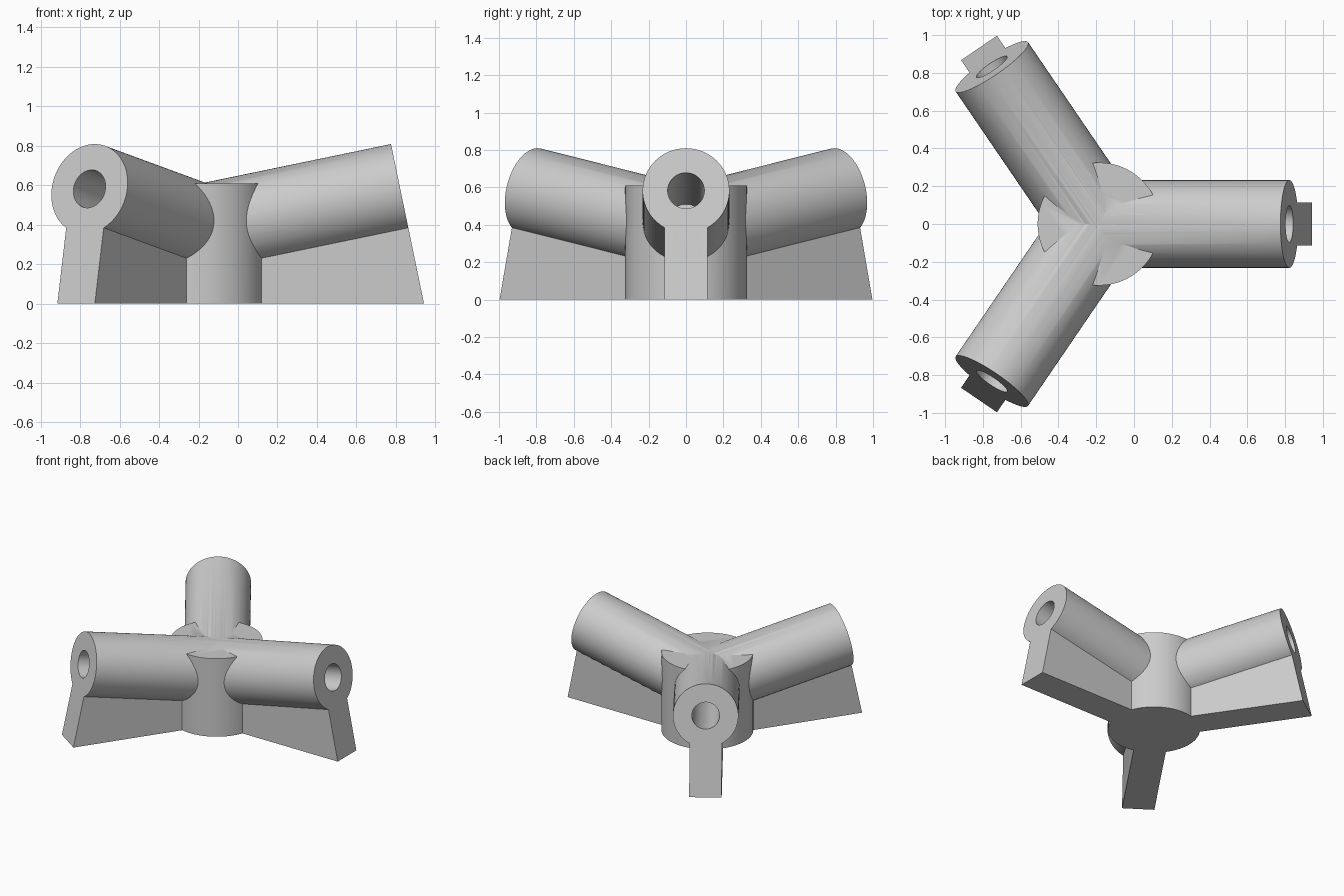
import bpy
from math import radians, sin, cos, tan
from mathutils import Matrix, Vector

if "Cube" in bpy.data.objects:
    bpy.data.objects.remove(bpy.data.objects["Cube"], do_unlink=True)

HUB_X, HUB_R, HUB_H = -0.185, 0.325, 0.61
ARM_R, BORE_R, BORE_DEPTH = 0.232, 0.098, 0.83
TILT = radians(11.7)
REACH = 1.128          # hub axis to the foot of the fin
END_Z = 0.582          # height of the arm axis at its outer end
FIN_HALF = 0.115
ANGLES = [0, 124.3, -124.3]

grey = bpy.data.materials.new("light_grey")
grey.use_nodes = True
grey.diffuse_color = (0.6, 0.6, 0.6, 1)
grey.node_tree.nodes["Principled BSDF"].inputs["Base Color"].default_value = (0.6, 0.6, 0.6, 1)

END = Vector((REACH - END_Z * tan(TILT), 0, END_Z))
AXIS = Vector((cos(TILT), 0, sin(TILT)))


def spin(angle):
    return Matrix.Translation((HUB_X, 0, 0)) @ Matrix.Rotation(radians(angle), 4, "Z")


def rod(name, radius, start, stop, angle, sides=96):
    """Cylinder along the tilted arm axis, measured from the outer end."""
    bpy.ops.mesh.primitive_cylinder_add(vertices=sides, radius=radius, depth=stop - start)
    ob = bpy.context.object
    ob.name = name
    mid = END + AXIS * (start + stop) / 2
    ob.matrix_world = (spin(angle) @ Matrix.Translation(mid)
                       @ Matrix.Rotation(radians(90) - TILT, 4, "Y"))
    return ob


def fin(name, angle):
    """Upright web under an arm, flush with the arm's end face."""
    drop = -0.17 / cos(TILT)
    top_x = END.x + 0.17 * sin(TILT)
    inner_x = 0.1
    top_z = END.z - 0.17 * cos(TILT)
    inner_z = END.z + drop - (END.x - inner_x) * tan(TILT)
    side = [(inner_x, 0), (REACH, 0), (top_x, top_z), (inner_x, inner_z)]
    verts = [(x, y, z) for y in (-FIN_HALF, FIN_HALF) for x, z in side]
    faces = [(0, 1, 2, 3), (7, 6, 5, 4)]
    faces += [(i, i + 4, (i + 1) % 4 + 4, (i + 1) % 4) for i in range(4)]
    mesh = bpy.data.meshes.new(name)
    mesh.from_pydata(verts, [], faces)
    ob = bpy.data.objects.new(name, mesh)
    bpy.context.collection.objects.link(ob)
    ob.matrix_world = spin(angle)
    return ob


def combine(target, tool, operation):
    mod = target.modifiers.new(tool.name, "BOOLEAN")
    mod.operation, mod.solver, mod.object = operation, "EXACT", tool
    bpy.context.view_layer.update()
    bpy.ops.object.select_all(action="DESELECT")
    target.select_set(True)
    bpy.context.view_layer.objects.active = target
    bpy.ops.object.modifier_apply(modifier=mod.name)
    bpy.data.objects.remove(tool, do_unlink=True)


# Central hub
bpy.ops.mesh.primitive_cylinder_add(vertices=128, radius=HUB_R, depth=HUB_H,
                                    location=(HUB_X, 0, HUB_H / 2))
body = bpy.context.object
body.name = "three_arm_socket_hub"

# Tilted arms and the fins that carry them
arm_length = END.x / cos(TILT)
for angle in ANGLES:
    combine(body, rod("arm", ARM_R, -arm_length, 0, angle), "UNION")
    combine(body, fin("support_fin", angle), "UNION")

# Round sockets bored into the arm ends
for angle in ANGLES:
    combine(body, rod("socket_bore", BORE_R, -BORE_DEPTH, 0.1, angle, 64), "DIFFERENCE")

body.data.materials.clear()
body.data.materials.append(grey)
for poly in body.data.polygons:
    poly.material_index = 0
body.select_set(True)
bpy.context.view_layer.objects.active = body
bpy.ops.object.shade_smooth_by_angle(angle=radians(30))
